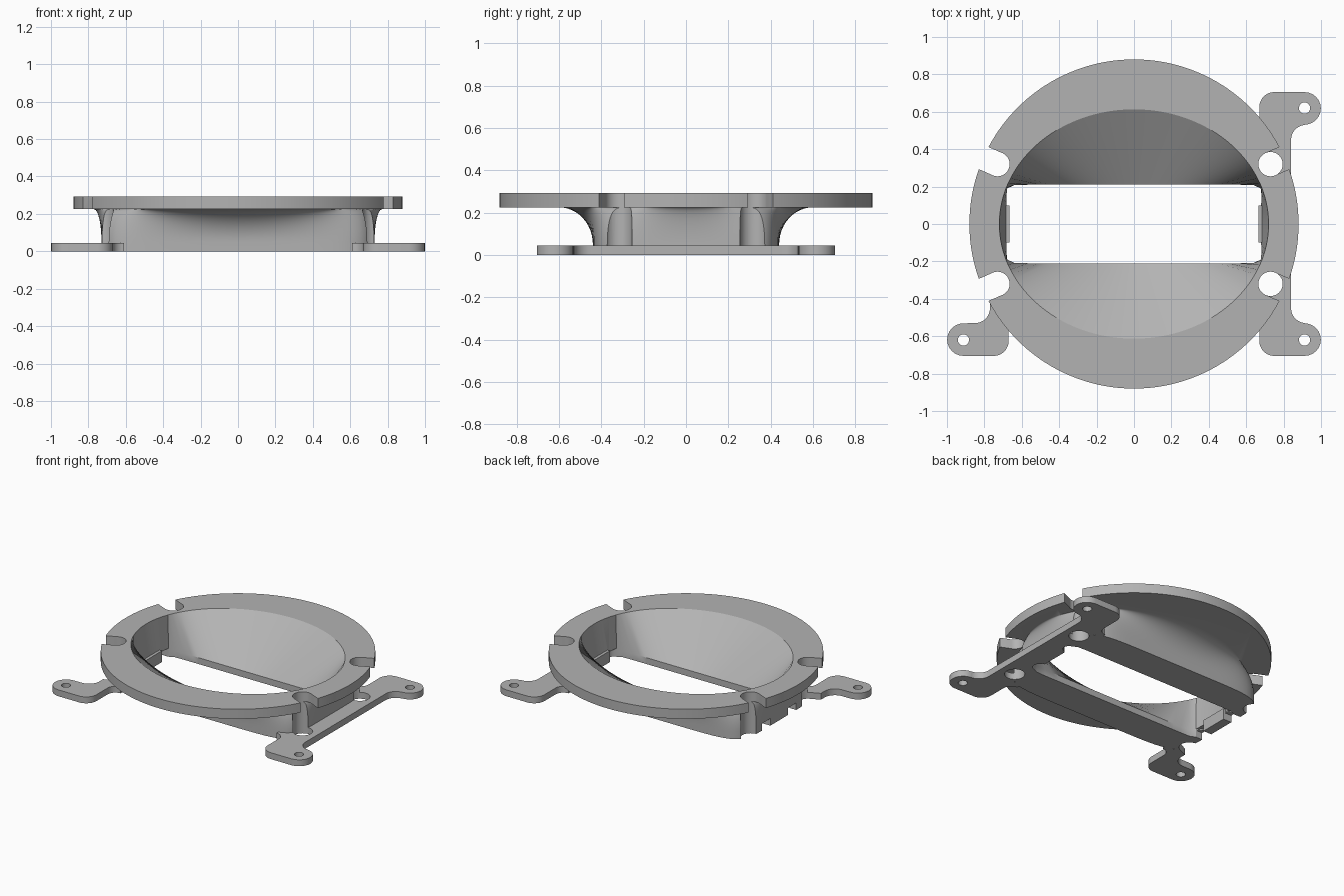
import bpy, bmesh, math
from mathutils import Matrix

cube = bpy.data.objects.get("Cube")
if cube:
    bpy.data.objects.remove(cube)

TOP, FLANGE_Z, PLATE = 0.293, 0.225, 0.045
SEGMENTS = 160

grey = bpy.data.materials.new("plain_grey")
grey.use_nodes = True
grey.diffuse_color = (0.45, 0.45, 0.45, 1)
grey.node_tree.nodes["Principled BSDF"].inputs["Base Color"].default_value = grey.diffuse_color


def make(name, bm):
    bmesh.ops.recalc_face_normals(bm, faces=bm.faces)
    mesh = bpy.data.meshes.new(name)
    bm.to_mesh(mesh)
    bm.free()
    mesh.materials.append(grey)
    obj = bpy.data.objects.new(name, mesh)
    bpy.context.collection.objects.link(obj)
    return obj


def loft(name, rings):
    """Closed solid through equal-length rings of 3D points."""
    bm = bmesh.new()
    loops = [[bm.verts.new(p) for p in ring] for ring in rings]
    n = len(loops[0])
    for a, b in zip(loops, loops[1:]):
        for i in range(n):
            j = (i + 1) % n
            bm.faces.new((a[i], a[j], b[j], b[i]))
    bm.faces.new(loops[0])
    bm.faces.new(loops[-1])
    return make(name, bm)


def prism(name, outline, z0, z1):
    return loft(name, [[(x, y, z) for x, y in outline] for z in (z0, z1)])


def arc(cx, cy, r, start, end, steps=12):
    return [(cx + r * math.cos(math.radians(start + (end - start) * i / steps)),
             cy + r * math.sin(math.radians(start + (end - start) * i / steps)))
            for i in range(steps + 1)]


def cylinder(name, x, y, r, z0, z1):
    return prism(name, arc(x, y, r, 0, 352.5, 47), z0, z1)


def box(name, x0, x1, y0, y1, z0, z1):
    return prism(name, [(x0, y0), (x1, y0), (x1, y1), (x0, y1)], z0, z1)


def radius(t, a, b, power):
    return (abs(math.cos(t) / a) ** power + abs(math.sin(t) / b) ** power) ** (-1 / power)


def blend_ring(low, high, f, z):
    """Ring between two superellipses (a, b, power) at height z."""
    ring = []
    for i in range(SEGMENTS):
        t = 2 * math.pi * i / SEGMENTS
        r = radius(t, *low) * (1 - f) + radius(t, *high) * f
        ring.append((r * math.cos(t), r * math.sin(t), z))
    return ring


def combine(target, tool, operation):
    mod = target.modifiers.new(operation, 'BOOLEAN')
    mod.operation, mod.solver, mod.object = operation, 'EXACT', tool
    bpy.context.view_layer.objects.active = target
    bpy.ops.object.modifier_apply(modifier=mod.name)
    bpy.data.objects.remove(tool)


# Funnel shell: rounded box at the foot, flaring into an ellipse under the flange
foot, mouth = (0.73, 0.44, 7), (0.77, 0.60, 2)
rings = [blend_ring(foot, mouth, 0, 0), blend_ring(foot, mouth, 0, 0.05)]
for i in range(1, 13):
    s = math.sin(math.pi / 2 * i / 12)
    rings.append(blend_ring(foot, mouth, 1 - math.sqrt(max(0, 1 - s * s)),
                            0.05 + (FLANGE_Z - 0.05) * s))
rings.append(blend_ring(foot, mouth, 1, 0.26))
frame = loft("adapter_frame", rings)

# Round flange
combine(frame, prism("flange", arc(0, 0, 0.88, 0, 357.5, 143), FLANGE_Z, TOP), 'UNION')


# Mounting ears with their necks; the two on the left join into a bar
def ear(sx, sy, neck, start):
    outline = [(0.67, start), (neck, start)]
    outline += arc(neck + 0.08, 0.45, 0.08, 180, 90)
    outline += arc(0.912, 0.618, 0.087, -90, 90)
    outline += arc(0.75, 0.625, 0.08, 90, 180)
    outline += arc(0.61, 0.50, 0.06, 0, -90)
    outline += [(0.61, 0.40), (0.67, 0.40)]
    return prism("ear", [(sx * x, sy * y) for x, y in outline], 0, PLATE)


for sx, sy, neck, start in ((1, 1, 0.84, -0.02), (1, -1, 0.84, -0.02), (-1, -1, 0.77, 0.30)):
    combine(frame, ear(sx, sy, neck, start), 'UNION')
    combine(frame, cylinder("screw_hole", sx * 0.912, sy * 0.62, 0.03, -0.1, 0.1), 'DIFFERENCE')

# Opening: straight slot at the foot, ruled up to the elliptical mouth
slot, ellipse = (0.68, 0.21, 24), (0.72, 0.613, 2)
combine(frame, loft("opening", [
    blend_ring(slot, ellipse, 0, -0.1),
    blend_ring(slot, ellipse, 0, PLATE),
    blend_ring(slot, ellipse, 1, TOP),
    blend_ring(slot, ellipse, 1.2, TOP + 0.2 * (TOP - PLATE))]), 'DIFFERENCE')

# Four bolt holes, each with a slot running out to the rim, and corner reliefs
for sx in (1, -1):
    for sy in (1, -1):
        x, y = sx * 0.73, sy * 0.32
        combine(frame, cylinder("bolt_hole", x, y, 0.065, -0.1, 0.4), 'DIFFERENCE')
        notch = box("notch", 0.797, 1.0, -0.0645, 0.0645, PLATE if sx > 0 else -0.1, 0.4)
        notch.data.transform(Matrix.Rotation(math.atan2(y, x), 4, 'Z'))
        combine(frame, notch, 'DIFFERENCE')
        combine(frame, cylinder("relief", sx * 0.67, sy * 0.15, 0.04, -0.1, 0.06), 'DIFFERENCE')
        if sx < 0:
            gap = box("gap", -0.8, -0.6, min(sy * 0.1, sy * 0.19), max(sy * 0.1, sy * 0.19), -0.1, 0.05)
            combine(frame, gap, 'DIFFERENCE')

# Small tabs at both ends of the opening
for sx in (1, -1):
    x0, x1 = sorted((sx * 0.665, sx * 0.71))
    combine(frame, box("tab", x0, x1, -0.1, 0.1, 0, 0.08), 'UNION')

bpy.ops.object.select_all(action='DESELECT')
frame.select_set(True)
bpy.context.view_layer.objects.active = frame
bpy.ops.object.shade_smooth_by_angle(angle=math.radians(30))
